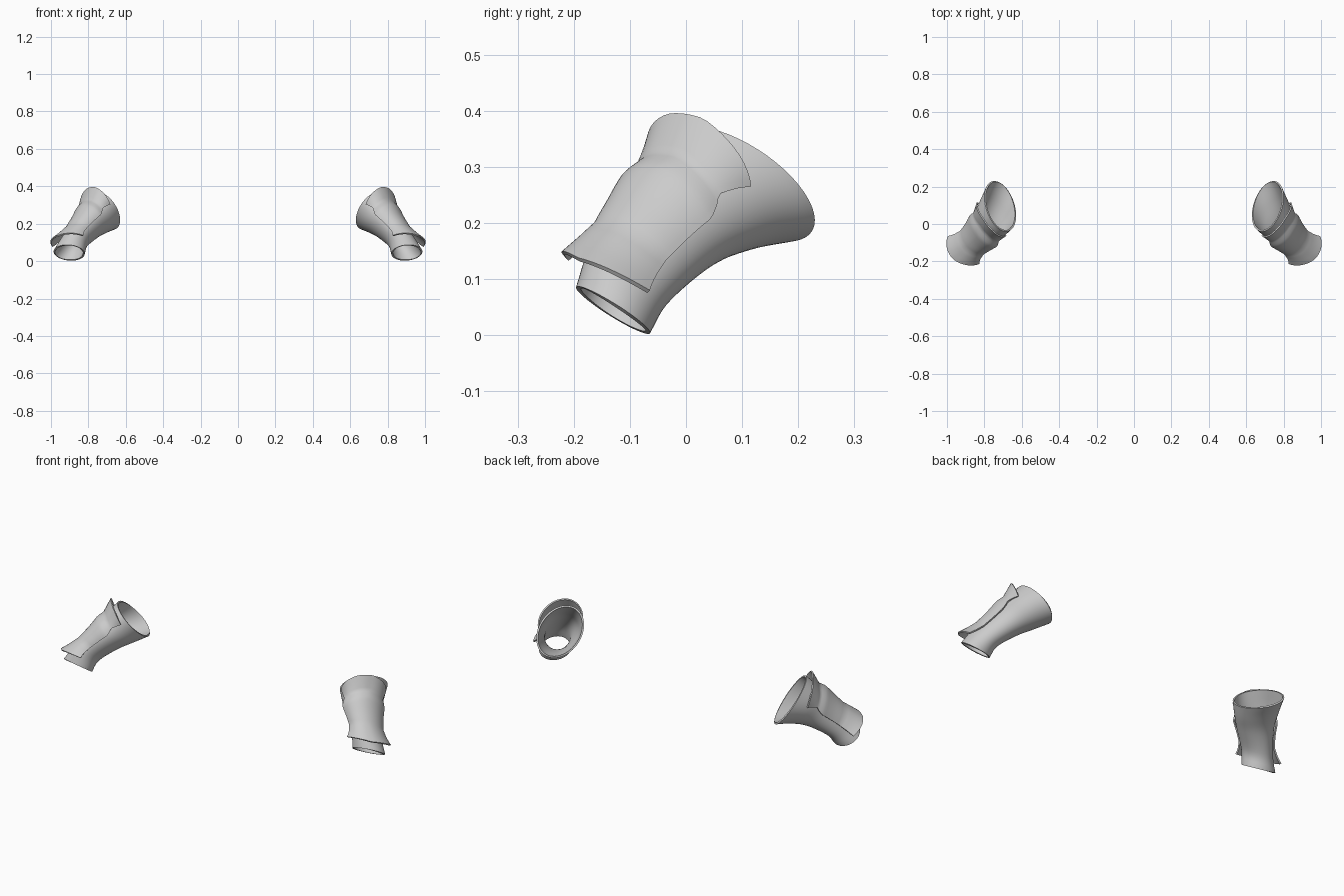
import bpy, math
from mathutils import Vector

if "Cube" in bpy.data.objects:
    bpy.data.objects.remove(bpy.data.objects["Cube"])

grey = bpy.data.materials.new("light_grey")
grey.diffuse_color = (0.6, 0.6, 0.6, 1)
grey.use_nodes = True
grey.node_tree.nodes["Principled BSDF"].inputs["Base Color"].default_value = grey.diffuse_color

# Oval sections from wrist to elbow: position along arm, centre, sideways axis, upper axis
SECTIONS = [
    (0.00, (0.903, -0.130, 0.045), (0.083, 0.012, 0.006), (0.0, -0.065, 0.042)),
    (0.22, (0.870, -0.100, 0.110), (0.070, 0.015, 0.010), (0.0, -0.070, 0.050)),
    (0.50, (0.800, -0.030, 0.190), (0.070, 0.030, 0.030), (0.0, -0.085, 0.060)),
    (0.75, (0.755, 0.035, 0.235), (0.080, 0.040, 0.045), (0.0, -0.105, 0.070)),
    (1.00, (0.715, 0.095, 0.270), (0.085, 0.050, 0.050), (0.0, -0.125, 0.090)),
]


def table(points, x):
    """Linear lookup in a short list of (x, value) pairs."""
    for (x0, y0), (x1, y1) in zip(points, points[1:]):
        if x <= x1:
            return y0 + (y1 - y0) * (x - x0) / (x1 - x0)
    return points[-1][1]


def section(t):
    """Smoothly interpolated centre and axes of the arm at t."""
    k = table([(s[0], i) for i, s in enumerate(SECTIONS)], t)
    i = min(int(k), len(SECTIONS) - 2)
    f = k - i
    out = []
    for c in (1, 2, 3):
        p1, p2 = Vector(SECTIONS[i][c]), Vector(SECTIONS[i + 1][c])
        p0 = Vector(SECTIONS[i - 1][c]) if i > 0 else 2 * p1 - p2
        p3 = Vector(SECTIONS[i + 2][c]) if i + 2 < len(SECTIONS) else 2 * p2 - p1
        out.append(0.5 * (2 * p1 + (p2 - p0) * f + (2 * p0 - 5 * p1 + 4 * p2 - p3) * f * f
                          + (3 * p1 - p0 - 3 * p2 + p3) * f ** 3))
    return out


def arm_point(t, degrees, lift=0.0):
    c, u, v = section(t)
    a = math.radians(degrees)
    r = u * math.cos(a) + v * math.sin(a)
    return c + r + r.normalized() * lift


def sheet(name, rows, closed, thickness, side):
    """Skin a grid of points, mirrored by side, and thicken it inward."""
    n = len(rows[0])
    verts = [(p.x * side, p.y, p.z) for row in rows for p in row]
    faces = []
    for i in range(len(rows) - 1):
        for j in range(n if closed else n - 1):
            k = (j + 1) % n
            f = [i * n + j, (i + 1) * n + j, (i + 1) * n + k, i * n + k]
            faces.append(f if side > 0 else f[::-1])
    mesh = bpy.data.meshes.new(name)
    mesh.from_pydata(verts, [], faces)
    mesh.materials.append(grey)
    obj = bpy.data.objects.new(name, mesh)
    bpy.context.collection.objects.link(obj)
    solid = obj.modifiers.new("thickness", 'SOLIDIFY')
    solid.thickness = thickness
    solid.offset = -1
    bpy.ops.object.select_all(action='DESELECT')
    obj.select_set(True)
    bpy.context.view_layer.objects.active = obj
    bpy.ops.object.modifier_apply(modifier=solid.name)
    bpy.ops.object.shade_smooth_by_angle(angle=math.radians(40))


# Guard plate shape: half width, stand-off, and the upper and lower end of each strip
HALF_WIDTH = [(0, 68), (0.35, 70), (0.6, 71), (0.7, 66), (0.78, 60), (0.9, 64), (1, 69)]
LIFT = [(0, 0.045), (0.12, 0.027), (0.25, 0.014), (0.4, 0.016), (0.6, 0.022), (0.75, 0.014), (1, 0.012)]
TOP = [(-1, 0.77), (-0.5, 0.88), (-0.2, 0.95), (0.2, 0.97), (0.6, 0.95), (1, 0.90)]
BOTTOM = [(-1, 0.15), (0, 0.10), (1, 0.13)]

for label, side in (("right", 1), ("left", -1)):
    # Flared forearm sleeve
    rows = [[arm_point(i / 20, j * 7.5) for j in range(48)] for i in range(21)]
    sheet(label + "_sleeve", rows, True, 0.009, side)

    # Guard plate with flared lip at the wrist and raised peak at the elbow
    rows = []
    for i in range(25):
        s = i / 24
        row = []
        for j in range(25):
            w = j / 12 - 1
            t = table(BOTTOM, w) * (1 - s) + table(TOP, w) * s
            peak = 0.03 * max(0, (s - 0.75) / 0.25) * (1 - w * w)
            row.append(arm_point(t, 53 + w * table(HALF_WIDTH, s), table(LIFT, s) + peak))
        rows.append(row)
    sheet(label + "_guard_plate", rows, False, 0.008, side)
